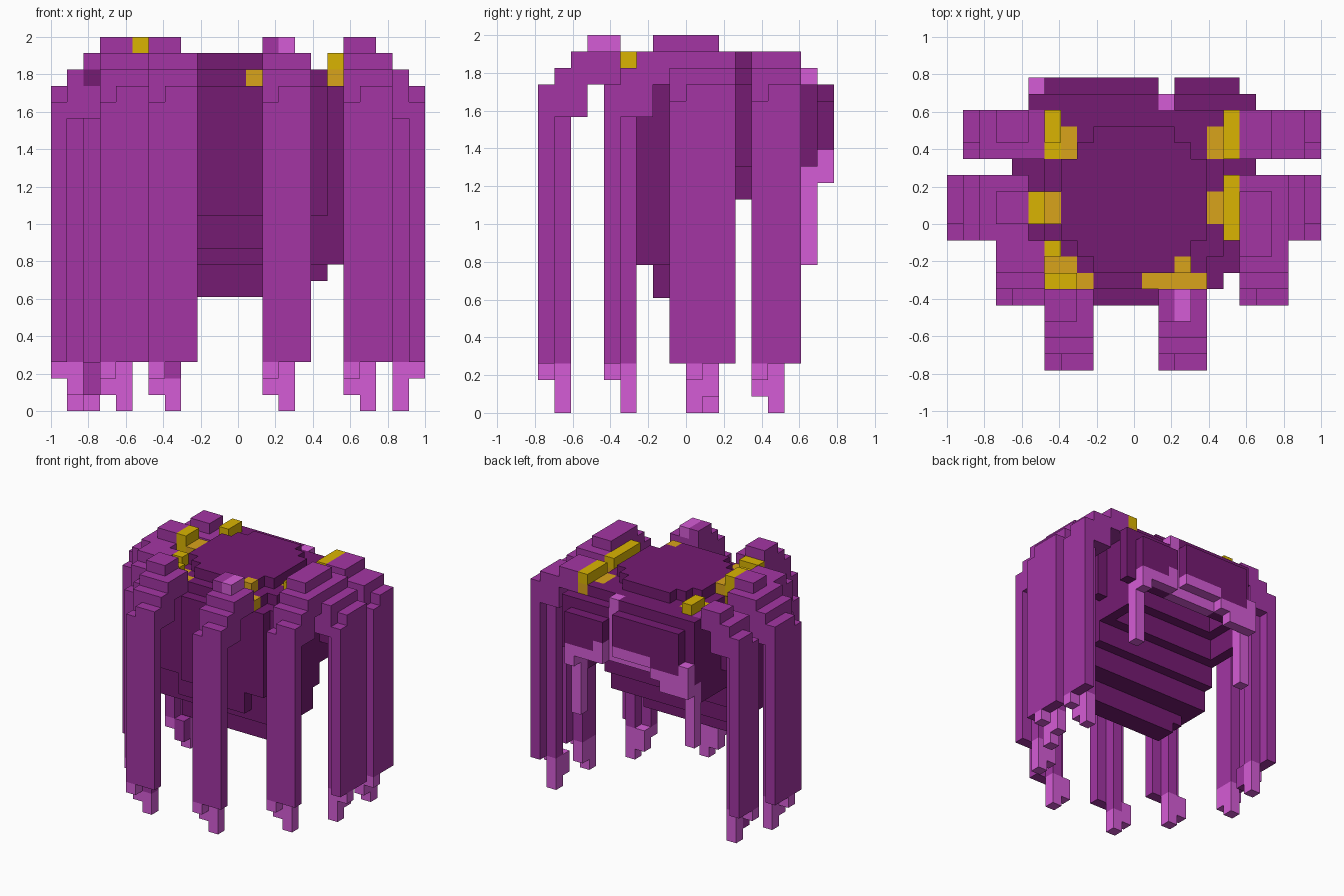
import bpy, bmesh, math

cube = bpy.data.objects.get("Cube")
if cube:
    bpy.data.objects.remove(cube, do_unlink=True)

V = 2 / 23  # edge of one block


def lin(c):
    c /= 255
    return c / 12.92 if c <= 0.04045 else ((c + 0.055) / 1.055) ** 2.4


COLOURS = {"dark_purple": (117, 27, 114), "purple": (163, 53, 164), "pink": (213, 92, 214),
           "yellow": (218, 180, 2), "ochre": (216, 163, 27)}
MATS = {}
for name, rgb in COLOURS.items():
    m = bpy.data.materials.new(name)
    col = (*[lin(c) for c in rgb], 1)
    m.diffuse_color = col
    m.use_nodes = True
    m.node_tree.nodes["Principled BSDF"].inputs["Base Color"].default_value = col
    MATS[name] = m

cells = {}  # block position -> (part, colour)


def box(part, colour, x0, x1, y0, y1, z0, z1):
    """Fill a box of blocks."""
    for x in range(x0, x1):
        for y in range(y0, y1):
            for z in range(z0, z1):
                cells[x, y, z] = (part, colour)


def carve(x0, x1, y0, y1, z0, z1):
    """Empty a box of blocks."""
    for x in range(x0, x1):
        for y in range(y0, y1):
            for z in range(z0, z1):
                cells.pop((x, y, z), None)


# Body: stepped chin, wide middle, domed top
for b in [(7, 16, 7, 9, 7, 9), (6, 17, 8, 9, 8, 9), (5, 18, 6, 11, 9, 11),
          (5, 18, 6, 12, 11, 13), (8, 15, 5, 6, 10, 12), (6, 17, 5, 6, 12, 13),
          (9, 13, 4, 6, 12, 20), (5, 18, 6, 16, 13, 20), (6, 17, 5, 16, 13, 20),
          (4, 19, 12, 13, 15, 20), (7, 16, 5, 16, 20, 21), (6, 17, 7, 16, 20, 21),
          (9, 14, 6, 15, 21, 22), (8, 15, 7, 14, 21, 22), (7, 16, 8, 13, 21, 22)]:
    box("body", "dark_purple", *b)
carve(6, 17, 13, 16, 13, 15)  # hollow under the back
carve(7, 16, 14, 16, 15, 17)

# Skirt: tiered back wall with a pink ragged hem
for b in [(5, 13, 16, 17, 15, 21), (13, 19, 16, 17, 15, 20),
          (6, 13, 17, 18, 16, 20), (14, 18, 17, 18, 16, 19)]:
    box("skirt", "dark_purple", *b)
for b in [(5, 6, 17, 18, 14, 17), (6, 8, 17, 18, 14, 16), (8, 9, 17, 18, 15, 16),
          (9, 13, 17, 18, 16, 17), (14, 15, 17, 18, 15, 17), (15, 18, 17, 18, 15, 16),
          (17, 18, 17, 18, 14, 15), (13, 14, 16, 17, 16, 21),
          (5, 6, 16, 17, 9, 15), (17, 18, 16, 17, 9, 15), (9, 14, 16, 17, 15, 16)]:
    box("skirt", "pink", *b)


# Tentacles: d runs inward from the tip, w across, z up
def tentacle(part, side, start, w0, w1, reach, foot, flip=0):
    def span(d0, d1, a, b, z0, z1):
        if side == "front":
            return a, b, start + d0, start + d1, z0, z1
        if side == "left":
            return start - d1, start - d0, a, b, z0, z1
        return start + d0, start + d1, a, b, z0, z1

    def put(colour, *s):
        box(part, colour, *span(*s))

    put("purple", 0, 1, w0, w1, 3, 20)
    put("purple", 1, 2, w0 + 1, w1 - 1, 3, 18)  # inner rib
    put("purple", 1, 3, w0, w1, 18, 21)
    put("purple", 2, reach, w0, w1, 20, 22)
    carve(*span(0, 1, w0, w0 + 1, 19, 20))
    put("pink", 0, 1, foot, foot + 1, 2, 3)
    put("pink", 1, 2, foot, foot + 2, 1, 3)
    put("pink", 1, 2, foot + 1 - flip, foot + 2 - flip, 0, 1)


tentacle("right_front_tentacle", "front", 0, 6, 9, 5, 6)
tentacle("left_front_tentacle", "front", 0, 13, 16, 5, 13)
tentacle("right_diagonal_tentacle", "front", 4, 3, 6, 4, 3)
tentacle("left_diagonal_tentacle", "front", 4, 18, 21, 4, 18)
tentacle("right_middle_tentacle", "right", 0, 8, 12, 5, 9)
tentacle("left_middle_tentacle", "left", 23, 8, 12, 5, 9, flip=1)
tentacle("right_back_tentacle", "right", 1, 13, 16, 5, 13)
tentacle("left_back_tentacle", "left", 23, 13, 16, 5, 13)

# Raised knuckles and coloured patches on the tentacles
carve(1, 6, 13, 16, 21, 22)
carve(18, 23, 13, 16, 21, 22)
box("right_back_tentacle", "purple", 3, 5, 14, 16, 21, 22)
box("left_back_tentacle", "purple", 18, 20, 13, 16, 21, 22)
box("right_front_tentacle", "purple", 6, 8, 3, 5, 22, 23)
box("left_front_tentacle", "purple", 13, 14, 3, 5, 22, 23)
box("left_front_tentacle", "pink", 14, 15, 3, 5, 22, 23)
box("right_middle_tentacle", "purple", 3, 5, 9, 11, 22, 23)
box("left_middle_tentacle", "purple", 18, 20, 8, 11, 22, 23)
box("left_diagonal_tentacle", "purple", 18, 20, 7, 8, 22, 23)
box("right_middle_tentacle", "dark_purple", 2, 3, 8, 9, 20, 21)
box("right_front_tentacle", "purple", 7, 8, 1, 2, 2, 3)
box("right_back_tentacle", "purple", 2, 3, 13, 14, 1, 3)

# Yellow and ochre nodules around the crown
for c, *b in [("yellow", 6, 7, 13, 15, 20, 21), ("ochre", 7, 8, 13, 15, 20, 21),
              ("ochre", 6, 7, 15, 16, 20, 21), ("yellow", 6, 7, 14, 16, 21, 22),
              ("yellow", 5, 6, 9, 11, 21, 23), ("ochre", 6, 7, 9, 11, 20, 22),
              ("yellow", 6, 7, 7, 8, 20, 22), ("ochre", 6, 8, 6, 7, 20, 21),
              ("yellow", 6, 8, 5, 6, 20, 22), ("ochre", 8, 9, 5, 6, 20, 21),
              ("ochre", 12, 16, 5, 6, 20, 21), ("ochre", 14, 15, 6, 7, 20, 22),
              ("ochre", 16, 17, 9, 11, 20, 21), ("ochre", 17, 18, 8, 12, 20, 21),
              ("yellow", 17, 18, 8, 12, 21, 22), ("ochre", 16, 17, 13, 15, 20, 21),
              ("ochre", 17, 18, 13, 16, 20, 21), ("yellow", 17, 18, 13, 16, 21, 22)]:
    box("crown_nodules", c, *b)

# Turn every part into a mesh of exposed faces
keys = list(COLOURS)
for part in sorted({p for p, _ in cells.values()}):
    bm = bmesh.new()
    verts = {}

    def vert(p):
        if p not in verts:
            verts[p] = bm.verts.new(((p[0] - 11.5) * V, (p[1] - 9) * V, p[2] * V))
        return verts[p]

    for pos, (owner, colour) in cells.items():
        if owner != part:
            continue
        for axis in range(3):
            for s in (0, 1):
                near = list(pos)
                near[axis] += 2 * s - 1
                if tuple(near) in cells:
                    continue
                u, w = (axis + 1) % 3, (axis + 2) % 3
                loop = []
                for a, b in ((0, 0), (1, 0), (1, 1), (0, 1)):
                    c = list(pos)
                    c[axis] += s
                    c[u] += a
                    c[w] += b
                    loop.append(vert(tuple(c)))
                face = bm.faces.new(loop if s else loop[::-1])
                face.material_index = keys.index(colour)
    bmesh.ops.dissolve_limit(bm, angle_limit=math.radians(1), verts=bm.verts[:],
                             edges=bm.edges[:], delimit={"MATERIAL"})
    mesh = bpy.data.meshes.new(part)
    for k in keys:
        mesh.materials.append(MATS[k])
    bm.to_mesh(mesh)
    bm.free()
    bpy.context.collection.objects.link(bpy.data.objects.new(part, mesh))
